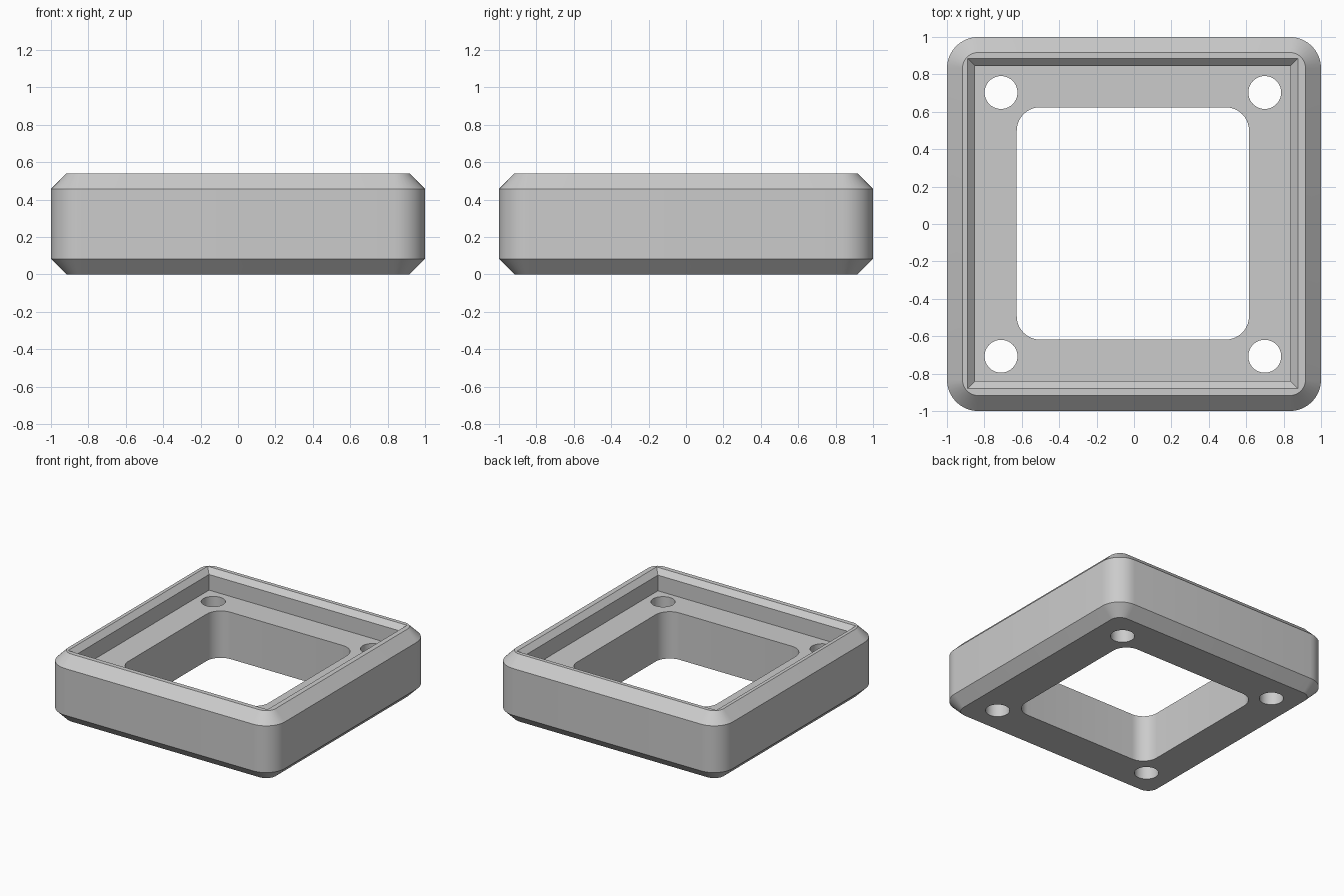
import bpy, bmesh
from math import sin, cos, pi

if "Cube" in bpy.data.objects:
    bpy.data.objects.remove(bpy.data.objects["Cube"], do_unlink=True)

TOP, FLOOR, CHAMFER, LIP = 0.54, 0.375, 0.083, 0.04
HALF, CORNER = 1.0, 0.167
OX, OY = -0.006, 0.003          # slight offset of the cut-outs

bm = bmesh.new()


def outline(half, radius, segments=10, cx=0, cy=0):
    """Points of a square with rounded corners (sharp if radius is 0)."""
    if radius == 0:
        return [(cx + half * sx, cy + half * sy)
                for sx, sy in ((1, 1), (-1, 1), (-1, -1), (1, -1))]
    pts = []
    for q, (sx, sy) in enumerate(((1, 1), (-1, 1), (-1, -1), (1, -1))):
        for i in range(segments + 1):
            a = pi / 2 * (q + i / segments)
            pts.append((cx + sx * (half - radius) + radius * cos(a),
                        cy + sy * (half - radius) + radius * sin(a)))
    return pts


def circle(cx, cy, radius, n=40):
    return [(cx + radius * cos(2 * pi * i / n), cy + radius * sin(2 * pi * i / n))
            for i in range(n)]


def wall(levels):
    """Skin a stack of (points, z) rings; return bottom and top edge loops."""
    rings = [[bm.verts.new((x, y, z)) for x, y in pts] for pts, z in levels]
    n = len(rings[0])
    for a, b in zip(rings, rings[1:]):
        for i in range(n):
            j = (i + 1) % n
            bm.faces.new((a[i], a[j], b[j], b[i]))
    return [[bm.edges.get((r[i], r[(i + 1) % n])) for i in range(n)]
            for r in (rings[0], rings[-1])]


def fill(*loops):
    """Flat face bounded by an outer loop and any inner loops."""
    bmesh.ops.triangle_fill(bm, use_beauty=True, use_dissolve=False,
                            edges=[e for loop in loops for e in loop])


# Outer shell with chamfered bottom and top
narrow = outline(HALF - CHAMFER, CORNER - CHAMFER)
wide = outline(HALF, CORNER)
base, rim = wall([(narrow, 0), (wide, CHAMFER), (wide, TOP - CHAMFER), (narrow, TOP)])

# Square recess with a chamfered lip
inner = outline(0.843, 0, cx=OX, cy=OY)
lip = outline(0.843 + LIP, 0, cx=OX, cy=OY)
recess_floor, recess_rim = wall([(inner, FLOOR), (inner, TOP - LIP), (lip, TOP)])

# Central opening and four screw holes
opening = outline(0.621, 0.125, cx=OX, cy=OY)
shafts = [wall([(opening, 0), (opening, FLOOR)])]
for sx in (-1, 1):
    for sy in (-1, 1):
        hole = circle(OX + 0.705 * sx, -0.002 + 0.705 * sy, 0.088)
        shafts.append(wall([(hole, 0), (hole, FLOOR)]))

# Rim, recess floor and underside
fill(rim, recess_rim)
fill(recess_floor, *[s[1] for s in shafts])
fill(base, *[s[0] for s in shafts])

bmesh.ops.recalc_face_normals(bm, faces=bm.faces[:])
mesh = bpy.data.meshes.new("square_frame")
bm.to_mesh(mesh)
bm.free()
frame = bpy.data.objects.new("square_frame", mesh)
bpy.context.collection.objects.link(frame)

# Plain grey material
grey = bpy.data.materials.new("light_grey")
grey.use_nodes = True
colour = (0.6, 0.6, 0.6, 1)
grey.diffuse_color = colour
grey.node_tree.nodes["Principled BSDF"].inputs["Base Color"].default_value = colour
mesh.materials.append(grey)

# Smooth rounded corners, crisp chamfer edges
for o in bpy.context.selected_objects:
    o.select_set(False)
frame.select_set(True)
bpy.context.view_layer.objects.active = frame
bpy.ops.object.shade_smooth_by_angle(angle=pi / 6)
